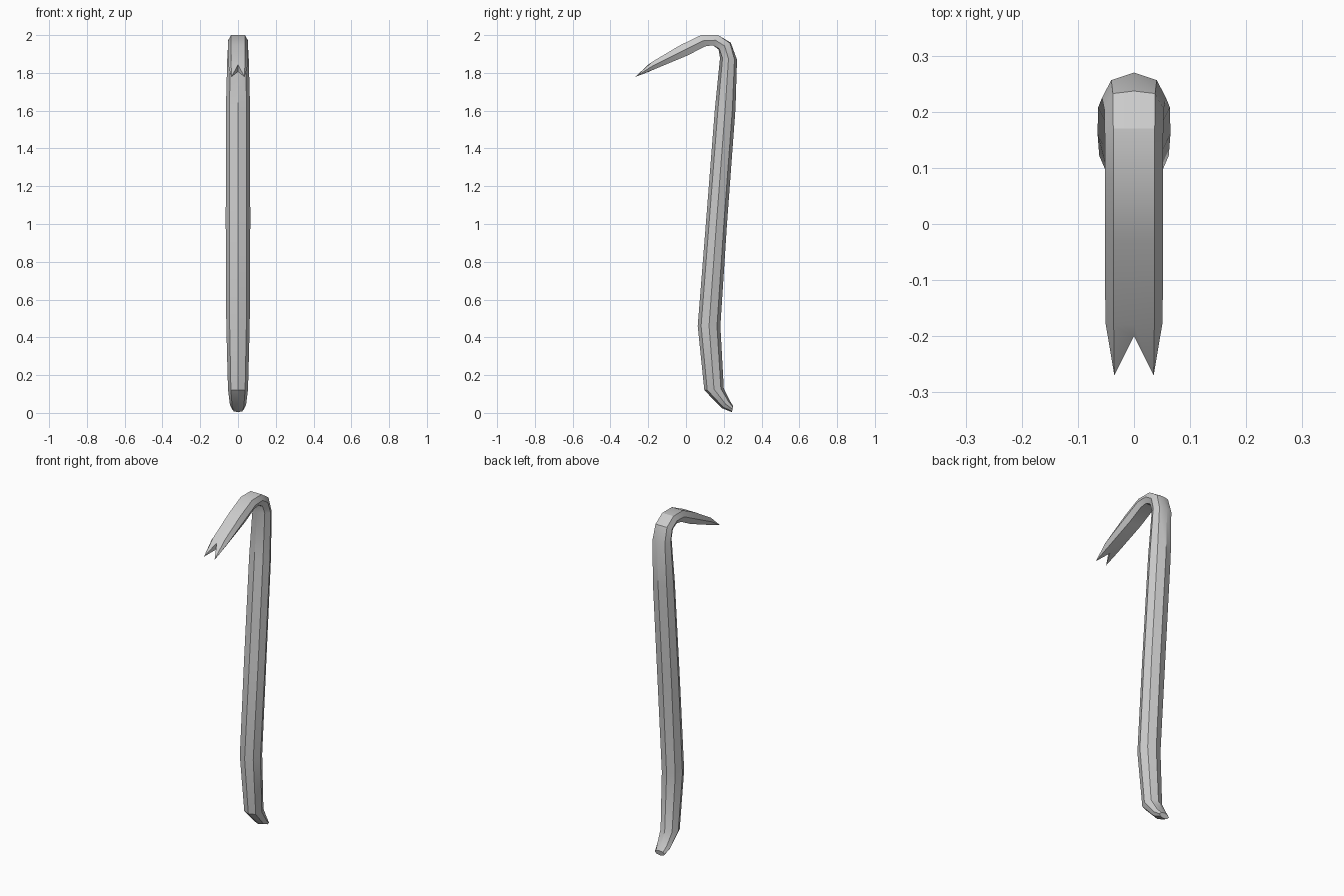
import bpy, bmesh, math

if "Cube" in bpy.data.objects:
    bpy.data.objects.remove(bpy.data.objects["Cube"])

# Stations along the bar: outer (y, z), inner (y, z), half width, shoulder roundness
STATIONS = [
    ((.250, .035), (.243, .004), .032, .15),   # chisel tip
    ((.232, .065), (.190, .025), .043, .15),
    ((.200, .130), (.097, .120), .053, .15),   # foot bend
    ((.182, .460), (.062, .460), .062, .15),
    ((.217, 1.00), (.105, 1.00), .065, .15),
    ((.262, 1.61), (.153, 1.61), .064, .15),
    ((.270, 1.87), (.180, 1.88), .057, .15),
    ((.237, 1.96), (.172, 1.925), .053, .07),  # crook
    ((.170, 2.00), (.142, 1.946), .052, 0),
    ((.080, 2.00), (.100, 1.940), .052, 0),
    ((-.030, 1.947), (.010, 1.893), .052, 0),
    ((-.180, 1.858), (-.170, 1.818), .051, 0), # claw root
]


def ring(bm, outer, inner, w, rnd):
    """Eight-sided section between an outer and an inner centre point."""
    s = w * .71
    profile = [(0, 0), (s, rnd), (w, .5), (s, 1 - rnd),
               (0, 1), (-s, 1 - rnd), (-w, .5), (-s, rnd)]
    return [bm.verts.new((x,
                          outer[0] + (inner[0] - outer[0]) * t,
                          outer[1] + (inner[1] - outer[1]) * t))
            for x, t in profile]


bm = bmesh.new()
rings = [ring(bm, *st) for st in STATIONS]

# Forked claw: side points run out to two tips, centre points stop at the notch
right = bm.verts.new((.035, -.27, 1.778))
left = bm.verts.new((-.035, -.27, 1.778))
top = bm.verts.new((0, -.20, 1.843))
low = bm.verts.new((0, -.197, 1.806))
rings.append([top, right, right, right, low, left, left, left])

# Skin between neighbouring sections
for a, b in zip(rings, rings[1:]):
    for i in range(8):
        j = (i + 1) % 8
        bm.faces.new(list(dict.fromkeys((a[i], a[j], b[j], b[i]))))

# Chisel end cap and notch walls
bm.faces.new(rings[0])
bm.faces.new((top, right, low))
bm.faces.new((top, low, left))
bmesh.ops.recalc_face_normals(bm, faces=bm.faces)

mesh = bpy.data.meshes.new("pry_bar")
bm.to_mesh(mesh)
bm.free()
bar = bpy.data.objects.new("pry_bar", mesh)
bpy.context.collection.objects.link(bar)
bpy.context.view_layer.objects.active = bar
bar.select_set(True)
bpy.ops.object.shade_smooth_by_angle(angle=math.radians(30))
